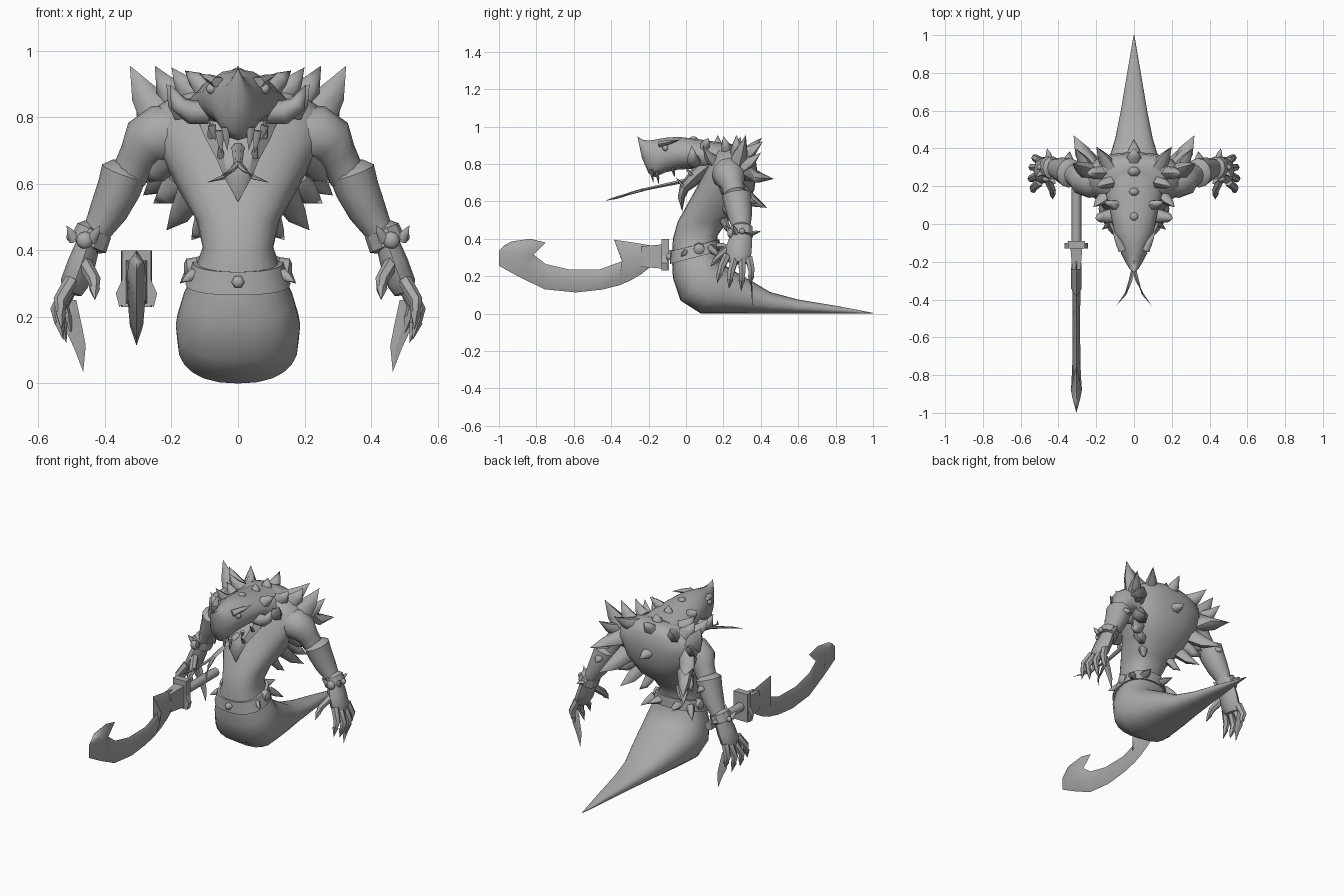
import bpy, bmesh, math
from mathutils import Vector

grey = bpy.data.materials.new("stone grey")
grey.diffuse_color = (0.4, 0.4, 0.4, 1)


def loft(name, rings, smooth=50):
    """Skin a list of equal-sized point rings and cap both ends."""
    bm = bmesh.new()
    vs = [[bm.verts.new(p) for p in r] for r in rings]
    n = len(vs[0])
    for a, b in zip(vs, vs[1:]):
        for i in range(n):
            j = (i + 1) % n
            bm.faces.new((a[i], a[j], b[j], b[i]))
    bm.faces.new(vs[0][::-1])
    bm.faces.new(vs[-1])
    bmesh.ops.remove_doubles(bm, verts=bm.verts, dist=0.0004)
    bmesh.ops.recalc_face_normals(bm, faces=bm.faces)
    me = bpy.data.meshes.new(name)
    bm.to_mesh(me)
    bm.free()
    me.materials.append(grey)
    ob = bpy.data.objects.new(name, me)
    bpy.context.collection.objects.link(ob)
    if smooth:
        bpy.ops.object.select_all(action='DESELECT')
        ob.select_set(True)
        bpy.context.view_layer.objects.active = ob
        bpy.ops.object.shade_smooth_by_angle(angle=math.radians(smooth))
    return ob


def body_ring(y0, z0, y1, z1, w, n=24, e=0.85):
    """Rounded ring between a front point and a back point, half-width w."""
    a, b = Vector((0, y0, z0)), Vector((0, y1, z1))
    c, h = (a + b) / 2, (a - b) / 2
    out = []
    for i in range(n):
        t = 2 * math.pi * i / n
        u, v = math.cos(t), math.sin(t)
        u = math.copysign(abs(u) ** e, u)
        v = math.copysign(abs(v) ** e, v)
        out.append(c + h * u + Vector((w * v, 0, 0)))
    return out


def tube(name, pts, radii, n=8, flat=1.0, smooth=50):
    """Tapered tube along points; flat squashes it along its second axis."""
    pts = [Vector(p) for p in pts]
    rings = []
    for i, p in enumerate(pts):
        d = (pts[min(i + 1, len(pts) - 1)] - pts[max(i - 1, 0)]).normalized()
        ref = Vector((0, 1, 0)) if abs(d.y) < 0.85 else Vector((0, 0, 1))
        u = d.cross(ref).normalized()
        v = d.cross(u)
        r = max(radii[i], 0.0001)
        rings.append([p + u * r * math.cos(2 * math.pi * k / n)
                      + v * r * flat * math.sin(2 * math.pi * k / n) for k in range(n)])
    return loft(name, rings, smooth)


def spike(name, base, tip, r, n=6, lift=0.0, flat=0.8):
    b, t = Vector(base), Vector(tip)
    m = b.lerp(t, 0.5) - Vector((0, 0, lift))
    return tube(name, [b, m, t], [r, r * 0.68, 0], n, flat, 65)


def ball(name, c, r, sx=1, sy=1, sz=1, n=10):
    rings = [[Vector((c[0] + sx * r * math.sin(p) * math.cos(2 * math.pi * k / n),
                      c[1] + sy * r * math.sin(p) * math.sin(2 * math.pi * k / n),
                      c[2] + sz * r * math.cos(p))) for k in range(n)]
             for p in [math.pi * i / 7 for i in range(8)]]
    return loft(name, rings, 60)


# Serpent body: tail tip, coil, waist, chest and hump
body = [(1.0, 0, 1.0, .004, .002), (.8, 0, .8, .042, .036), (.6, 0, .6, .075, .07),
        (.45, 0, .45, .115, .1), (.3, 0, .34, .18, .14), (.18, 0, .27, .22, .165),
        (.08, 0, .22, .25, .182), (-.03, .07, .19, .28, .187), (-.07, .19, .175, .32, .166),
        (-.075, .29, .165, .36, .135), (-.07, .4, .17, .42, .106), (-.045, .49, .22, .49, .125),
        (.005, .58, .31, .56, .172), (.055, .67, .365, .66, .222), (.095, .75, .38, .77, .265),
        (.12, .81, .37, .845, .25), (.14, .865, .345, .89, .17), (.18, .89, .3, .9, .06)]
loft("serpent_body", [body_ring(*r) for r in body])

# Belt with studs and hip spikes
loft("belt", [body_ring(*r) for r in [(-.07, .27, .165, .335, .14), (-.086, .265, .182, .335, .158),
                                      (-.083, .335, .18, .395, .136), (-.07, .335, .16, .395, .1)]], 30)
tube("belt_buckle", [(0, -.07, .305), (0, -.1, .305), (0, -.108, .305)], [.02, .02, .011], 6)
for s in (1, -1):
    tube("hip_stud", [(s * .12, .07, .35), (s * .152, .07, .345), (s * .162, .07, .345)], [.03, .03, .015], 8)
    spike("hip_spike", (s * .12, .13, .35), (s * .175, .19, .30), .028)
    spike("belt_back_spike", (s * .06, .16, .36), (s * .08, .25, .36), .03)
    spike("belt_front_spike", (s * .13, .0, .33), (s * .17, -.03, .305), .018)

# Head with pointed snout
head = [(.26, .74, .26, .905, .16), (.15, .75, .15, .92, .15), (.05, .775, .05, .935, .125),
        (-.04, .77, -.04, .945, .108), (-.11, .755, -.11, .94, .085), (-.165, .73, -.165, .93, .066),
        (-.2, .75, -.2, .925, .048), (-.235, .83, -.235, .93, .026), (-.258, .938, -.258, .946, .002)]
loft("head", [body_ring(*r, n=14, e=1.0) for r in head], 40)

# Open lower jaw ending in a pointed chin
tube("lower_jaw", [(0, .12, .79), (0, .06, .74), (0, -.01, .67), (0, -.025, .62), (0, -.02, .545)],
     [.12, .1, .062, .042, 0], 8, .45, 35)
ball("forehead_stud", (0, .04, .935), .022, sz=.6)

# Forked tongue
tube("tongue", [(0, .04, .72), (0, -.1, .69), (0, -.24, .66)], [.022, .017, .013], 6, .6)
for s in (1, -1):
    tube("tongue_fork", [(0, -.23, .662), (s * .018, -.3, .642), (s * .045, -.37, .62), (s * .095, -.435, .603)],
         [.012, .01, .008, 0], 5, .7)
    # Eyes, brows and curved cheek horns
    ball("eye", (s * .08, -.11, .885), .016)
    spike("brow", (s * .06, -.14, .905), (s * .115, -.03, .93), .022)
    tube("cheek_horn", [(s * .09, .045, .815), (s * .14, .04, .815), (s * .18, .035, .84), (s * .205, .03, .9)],
         [.036, .036, .026, 0], 8, 1, 65)
    spike("ear_spike", (s * .1, .1, .89), (s * .16, .12, .94), .035)
    # Upper fangs and lower teeth
    for x, y, z, l in [(.038, -.185, .77, .07), (.058, -.155, .76, .07), (.08, -.07, .775, .045)]:
        spike("upper_fang", (s * x, y, z), (s * x * .85, y + .01, z - l), .014, 5)
    for x, y, z in [(.08, .03, .74), (.05, -.015, .68)]:
        spike("lower_tooth", (s * x, y, z), (s * (x + .005), y - .04, z + .05), .012, 5)

# Spines down the middle of the back: base, tip, radius
for b, t, r in [((0, .17, .88), (0, .17, .955), .04), ((0, .27, .87), (0, .29, .945), .045),
                ((0, .32, .85), (0, .405, .94), .05), ((0, .34, .74), (0, .45, .73), .045)]:
    spike("back_spine", b, t, r)

# Mane and flank spikes, mirrored: base, tip, radius
mane = [((.24, .28, .81), (.325, .32, .955), .06), ((.18, .27, .85), (.25, .27, .955), .052),
        ((.13, .22, .87), (.2, .2, .95), .045), ((.23, .3, .76), (.32, .47, .72), .06),
        ((.13, .3, .85), (.2, .41, .92), .05), ((.25, .3, .79), (.31, .4, .86), .045),
        ((.16, .14, .82), (.215, .09, .9), .04), ((.19, .28, .66), (.285, .435, .565), .055),
        ((.18, .25, .61), (.255, .3, .54), .045), ((.14, .22, .57), (.215, .33, .46), .045),
        ((.1, .2, .5), (.14, .25, .43), .03), ((.2, .2, .69), (.29, .28, .6), .05)]
for s in (1, -1):
    for b, t, r in mane:
        spike("mane_spike", (s * b[0], *b[1:]), (s * t[0], *t[1:]), r, 6, .012)

    # Arm: shoulder, upper arm, flared elbow and forearm
    def m(pts):
        return [(s * x, y, z) for x, y, z in pts]
    tube("upper_arm", m([(.18, .23, .75), (.235, .23, .745), (.272, .235, .725), (.295, .25, .685), (.33, .265, .62)]),
         [.085, .092, .082, .062, .055], 12)
    tube("forearm", m([(.333, .268, .655), (.342, .27, .635), (.358, .278, .585), (.388, .288, .52),
                       (.425, .297, .455), (.445, .298, .42)]), [.045, .07, .066, .058, .042, .04], 12, 1.12)
    spike("elbow_spike", (s * .35, .31, .61), (s * .34, .385, .59), .035)

    # Wrist band with studs and spikes
    tube("wrist_band", m([(.43, .297, .462), (.432, .297, .46), (.45, .297, .415), (.452, .297, .412)]),
         [.04, .055, .058, .04], 10, 1.1, 30)
    ball("wrist_stud", (s * .46, .238, .43), .026, sy=.7)
    ball("wrist_side_stud", (s * .5, .3, .44), .016)
    for x, y, tx, ty, tz in [(.49, .27, .515, .25, .475), (.44, .24, .415, .21, .475), (.45, .355, .46, .4, .44)]:
        spike("wrist_spike", (s * x, y, .43), (s * tx, ty, tz), .018)

    # Hand, clawed fingers and thumb
    tube("palm", m([(.45, .295, .42), (.47, .285, .36), (.492, .28, .3), (.5, .278, .27)]),
         [.036, .042, .042, .03], 8, 1.6)
    fingers = [((.5, .22, .31), (.535, .19, .25), (.53, .165, .16)),
               ((.505, .26, .29), (.545, .24, .22), (.525, .23, .13)),
               ((.505, .3, .29), (.54, .3, .22), (.515, .295, .12)),
               ((.5, .335, .3), (.525, .35, .235), (.5, .345, .15)),
               ((.46, .24, .36), (.432, .18, .31), (.43, .13, .25))]
    for a, b, c in fingers:
        k = tuple(b[i] * .6 + c[i] * .4 for i in range(3))
        tube("finger", m([a, b, k]), [.022, .02, .015], 6)
        tube("claw", m([k, c]), [.018, 0], 5)
    # Hanging wrist blade
    tube("hand_blade", m([(.5, .345, .25), (.495, .35, .17), (.475, .352, .11), (.465, .355, .035)]),
         [.014, .026, .018, 0], 4, .15, 0)

# Curved sword: paired upper and lower edge points (y, z) with half thickness
X = -.305
blade = [(-.12, .36, -.12, .25, .02), (-.165, .36, -.19, .25, .024), (-.25, .375, -.24, .21, .028),
         (-.385, .395, -.3, .175, .028), (-.342, .28, -.36, .15, .022), (-.46, .237, -.45, .128, .02),
         (-.62, .235, -.59, .113, .02), (-.75, .265, -.755, .13, .022), (-.815, .315, -.89, .195, .027),
         (-.75, .38, -1.0, .255, .03), (-.835, .4, -1.0, .335, .022), (-.935, .385, -.97, .365, .004)]
loft("sword_blade", [[(X, a, b), (X + t, (a + c) / 2, (b + d) / 2), (X, c, d),
                      (X - t, (a + c) / 2, (b + d) / 2)] for a, b, c, d, t in blade], 70)


def box_ring(y, w, z0, z1):
    return [(X - w, y, z0), (X + w, y, z0), (X + w, y, z1), (X - w, y, z1)]


# Guard, collar, side wings and grip
loft("sword_guard", [box_ring(-.13, .044, .23, .4), box_ring(-.09, .046, .23, .4)], 0)
loft("sword_collar", [box_ring(-.24, .022, .25, .36), box_ring(-.12, .032, .24, .37)], 0)
for s in (1, -1):
    loft("guard_wing", [[(X + s * x, y, z) for x, z in
                         [(.035, .24), (.052, .23), (.062, .27), (.044, .31)]] for y in (-.13, -.1)], 0)
tube("sword_grip", [(X, -.09, .315), (X, .22, .315)], [.026, .026], 8)
